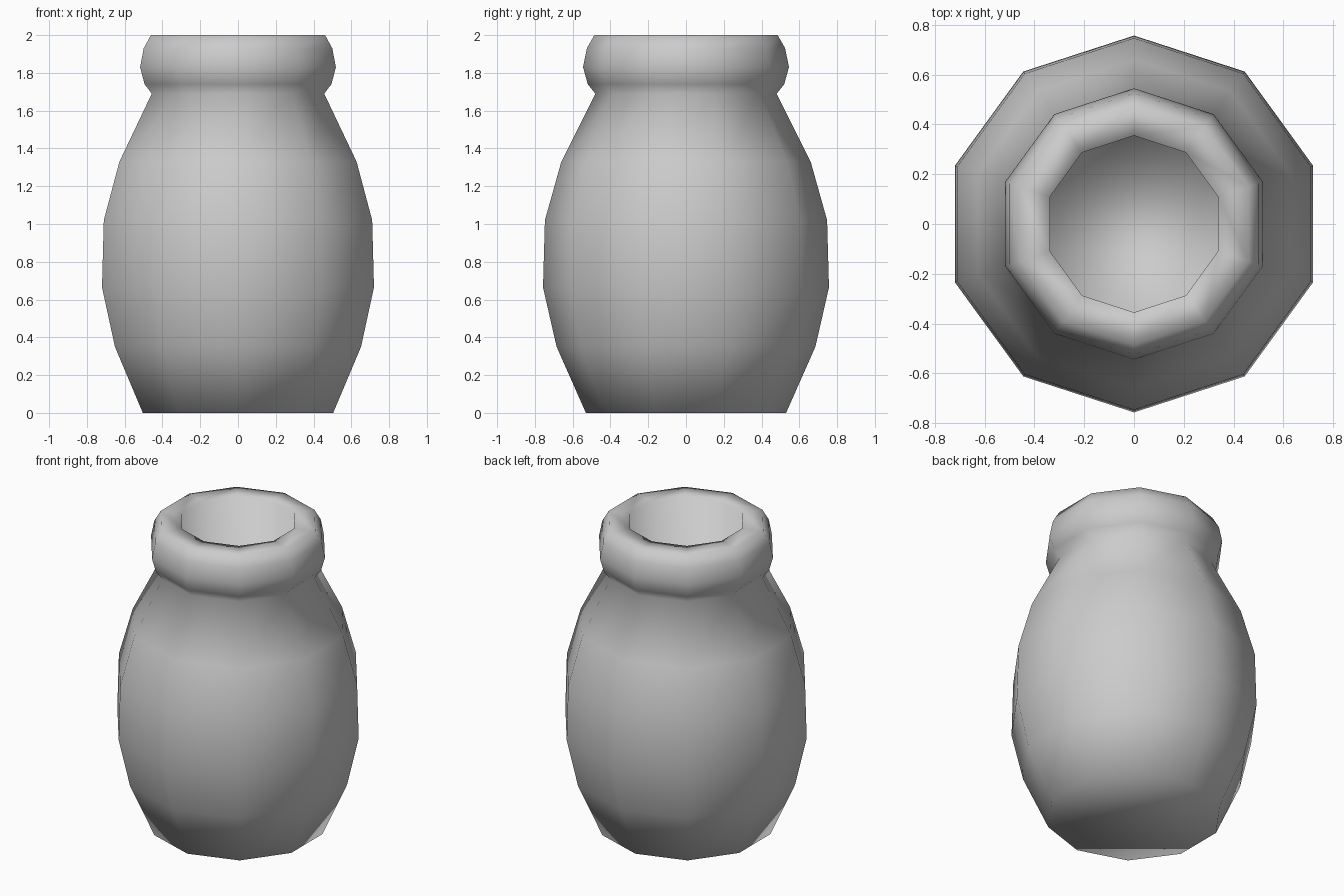
import bpy, bmesh
from math import sin, cos, tau

cube = bpy.data.objects.get("Cube")
if cube:
    bpy.data.objects.remove(cube)

SIDES = 10

clay = bpy.data.materials.new("grey clay")
clay.use_nodes = True
clay.diffuse_color = (0.6, 0.6, 0.6, 1)
clay.node_tree.nodes["Principled BSDF"].inputs["Base Color"].default_value = (0.6, 0.6, 0.6, 1)


def lathe(name, profile, material):
    """Spin a (radius, height) profile round z and cap both ends."""
    bm = bmesh.new()
    rings = []
    for r, z in profile:
        # half a turn over four puts a corner on the front and back
        angles = [tau * (i / SIDES + 0.25) for i in range(SIDES)]
        rings.append([bm.verts.new((r * cos(a), r * sin(a), z)) for a in angles])
    for low, high in zip(rings, rings[1:]):
        for i in range(SIDES):
            j = (i + 1) % SIDES
            bm.faces.new((low[i], low[j], high[j], high[i]))
    bm.faces.new(rings[0][::-1])
    bm.faces.new(rings[-1])
    for face in bm.faces:
        face.smooth = True
    mesh = bpy.data.meshes.new(name)
    bm.to_mesh(mesh)
    bm.free()
    mesh.materials.append(material)
    obj = bpy.data.objects.new(name, mesh)
    bpy.context.collection.objects.link(obj)
    return obj


# foot up to the neck, rolled lip, then down the inside to the floor
belly = [(0.53, 0), (0.685, 0.35), (0.757, 0.665), (0.747, 1.02), (0.66, 1.33), (0.48, 1.69)]
lip = [(0.52, 1.74), (0.545, 1.83), (0.525, 1.93), (0.485, 2.0)]
inside = [(0.355, 2.0), (0.355, 1.0)]
lathe("jar", belly + lip + inside, clay)
